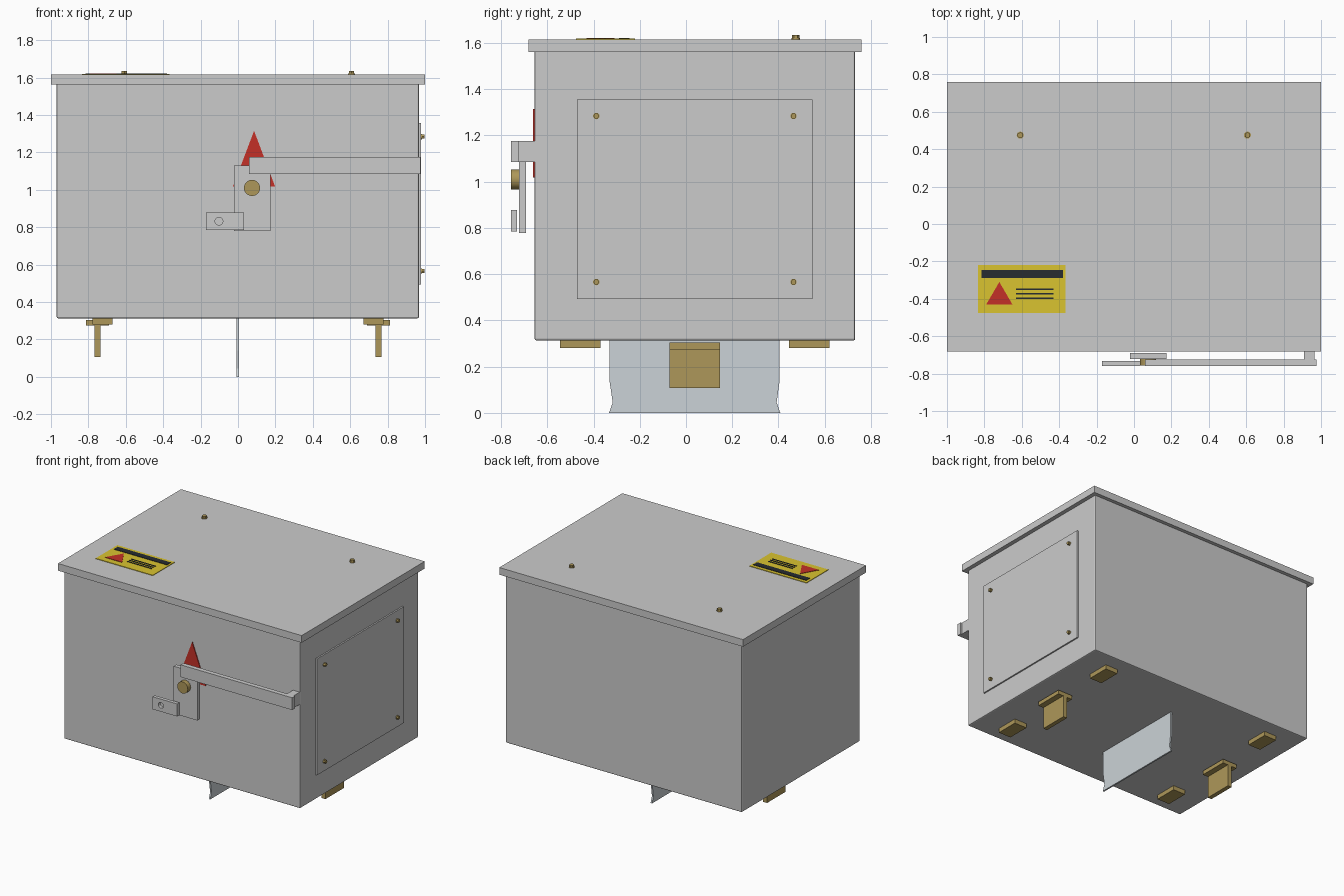
import bpy, bmesh
from math import pi, radians
from mathutils import Matrix

if "Cube" in bpy.data.objects:
    bpy.data.objects.remove(bpy.data.objects["Cube"])

def material(name, rgb):
    m = bpy.data.materials.new(name)
    m.diffuse_color = (*rgb, 1)
    m.use_nodes = True
    m.node_tree.nodes["Principled BSDF"].inputs["Base Color"].default_value = m.diffuse_color
    return m

BRASS = material("brass", (0.42, 0.31, 0.10))
YELLOW = material("yellow", (0.70, 0.55, 0.03))
RED = material("red", (0.55, 0.03, 0.02))
DARK = material("dark", (0.02, 0.025, 0.03))
PALE = material("pale_grey", (0.60, 0.65, 0.68))

def finish(name, bm, mat=None):
    bmesh.ops.recalc_face_normals(bm, faces=bm.faces)
    me = bpy.data.meshes.new(name)
    bm.to_mesh(me)
    bm.free()
    ob = bpy.data.objects.new(name, me)
    bpy.context.collection.objects.link(ob)
    if mat:
        me.materials.append(mat)
    return ob

def box(name, x, y, z, mat=None, bevel=0):
    """Box from (min, max) ranges on each axis."""
    bm = bmesh.new()
    bmesh.ops.create_cube(bm, size=1)
    for v in bm.verts:
        v.co = [r[0] if c < 0 else r[1] for c, r in zip(v.co, (x, y, z))]
    ob = finish(name, bm, mat)
    if bevel:
        mod = ob.modifiers.new("bevel", 'BEVEL')
        mod.width, mod.segments = bevel, 2
    return ob

def prism(name, pts, lo, hi, axis, mat=None):
    """Extrude a 2D outline along an axis; outline uses the other two axes in order."""
    def co(p, d):
        c = list(p)
        c.insert(axis, d)
        return c
    bm = bmesh.new()
    f = bm.faces.new([bm.verts.new(co(p, lo)) for p in pts])
    new = bmesh.ops.extrude_face_region(bm, geom=[f])["geom"]
    for v in new:
        if isinstance(v, bmesh.types.BMVert):
            v.co[axis] = hi
    return finish(name, bm, mat)

def cylinder(name, center, r, depth, axis, sides, mat=None, r2=None):
    rot = {0: Matrix.Rotation(pi / 2, 4, 'Y'), 1: Matrix.Rotation(pi / 2, 4, 'X'), 2: Matrix()}[axis]
    bm = bmesh.new()
    bmesh.ops.create_cone(bm, cap_ends=True, segments=sides, radius1=r,
                          radius2=r if r2 is None else r2, depth=depth,
                          matrix=Matrix.Translation(center) @ rot)
    ob = finish(name, bm, mat)
    if sides > 12:
        bpy.context.view_layer.objects.active = ob
        ob.select_set(True)
        bpy.ops.object.shade_smooth_by_angle(angle=radians(35))
        ob.select_set(False)
    return ob

# Enclosure and lid
box("enclosure", (-0.97, 0.968), (-0.655, 0.732), (0.313, 1.57), bevel=0.008)
box("lid", (-1, 1), (-0.682, 0.76), (1.562, 1.615))

# Lid screws
for x in (-0.608, 0.606):
    cylinder("lid_washer", (x, 0.475, 1.617), 0.019, 0.008, 2, 20, BRASS)
    cylinder("lid_screw", (x, 0.475, 1.624), 0.016, 0.02, 2, 6, BRASS)

# Side access panel with its screws
box("side_panel", (0.96, 0.979), (-0.472, 0.547), (0.493, 1.356))
for y in (-0.388, 0.465):
    for z in (0.566, 1.284):
        cylinder("panel_washer", (0.981, y, z), 0.014, 0.008, 0, 16, BRASS)
        cylinder("panel_screw", (0.986, y, z), 0.012, 0.022, 0, 6, BRASS)

# Warning label on the lid
box("label", (-0.835, -0.366), (-0.476, -0.22), (1.612, 1.619), YELLOW)
box("label_band", (-0.815, -0.38), (-0.29, -0.245), (1.616, 1.622), DARK)
prism("label_triangle", [(-0.79, -0.43), (-0.65, -0.43), (-0.72, -0.31)], 1.616, 1.622, 2, RED)
for y in (-0.35, -0.373, -0.396):
    box("label_line", (-0.63, -0.43), (y - 0.004, y + 0.004), (1.616, 1.622), DARK)

# Red pointer on the front
prism("front_triangle", [(-0.027, 1.018), (0.198, 1.018), (0.086, 1.315)], -0.661, -0.65, 1, RED)

# Switch handle: backplate, shaft, knob, arm and return
box("handle_plate", (-0.022, 0.173), (-0.722, -0.691), (0.779, 1.13))
cylinder("handle_knob", (0.075, -0.7375, 1.01), 0.043, 0.039, 1, 32, BRASS)
box("handle_arm", (0.06, 0.975), (-0.758, -0.724), (1.085, 1.176))
box("handle_return", (0.91, 0.965), (-0.726, -0.65), (1.085, 1.176))

# Padlock tab with a through hole
tab = box("lock_tab", (-0.172, 0.032), (-0.758, -0.732), (0.785, 0.878))
cutter = cylinder("tab_hole_cutter", (-0.102, -0.745, 0.832), 0.021, 0.1, 1, 24)
cutter.hide_render = True
cutter.hide_viewport = True
cut = tab.modifiers.new("hole", 'BOOLEAN')
cut.operation, cut.object, cut.solver = 'DIFFERENCE', cutter, 'EXACT'

# Hanging divider sheet below
prism("divider_sheet", [(-0.331, 0.32), (-0.331, 0.14), (-0.317, 0.045), (-0.333, 0.0),
                        (0.408, 0.0), (0.392, 0.045), (0.405, 0.14), (0.405, 0.32)],
      -0.007, 0.005, 0, PALE)

# Brass terminals and mounting pads on both sides
for s in (-1, 1):
    span = lambda a, b: tuple(sorted((s * a, s * b)))
    box("terminal_flange", span(0.69, 0.813), (-0.072, 0.147), (0.275, 0.305), BRASS)
    box("terminal_blade", span(0.735, 0.768), (-0.072, 0.147), (0.107, 0.28), BRASS)
    for y0, y1 in ((-0.545, -0.37), (0.446, 0.62)):
        box("mounting_pad", span(0.672, 0.777), (y0, y1), (0.28, 0.318), BRASS)
